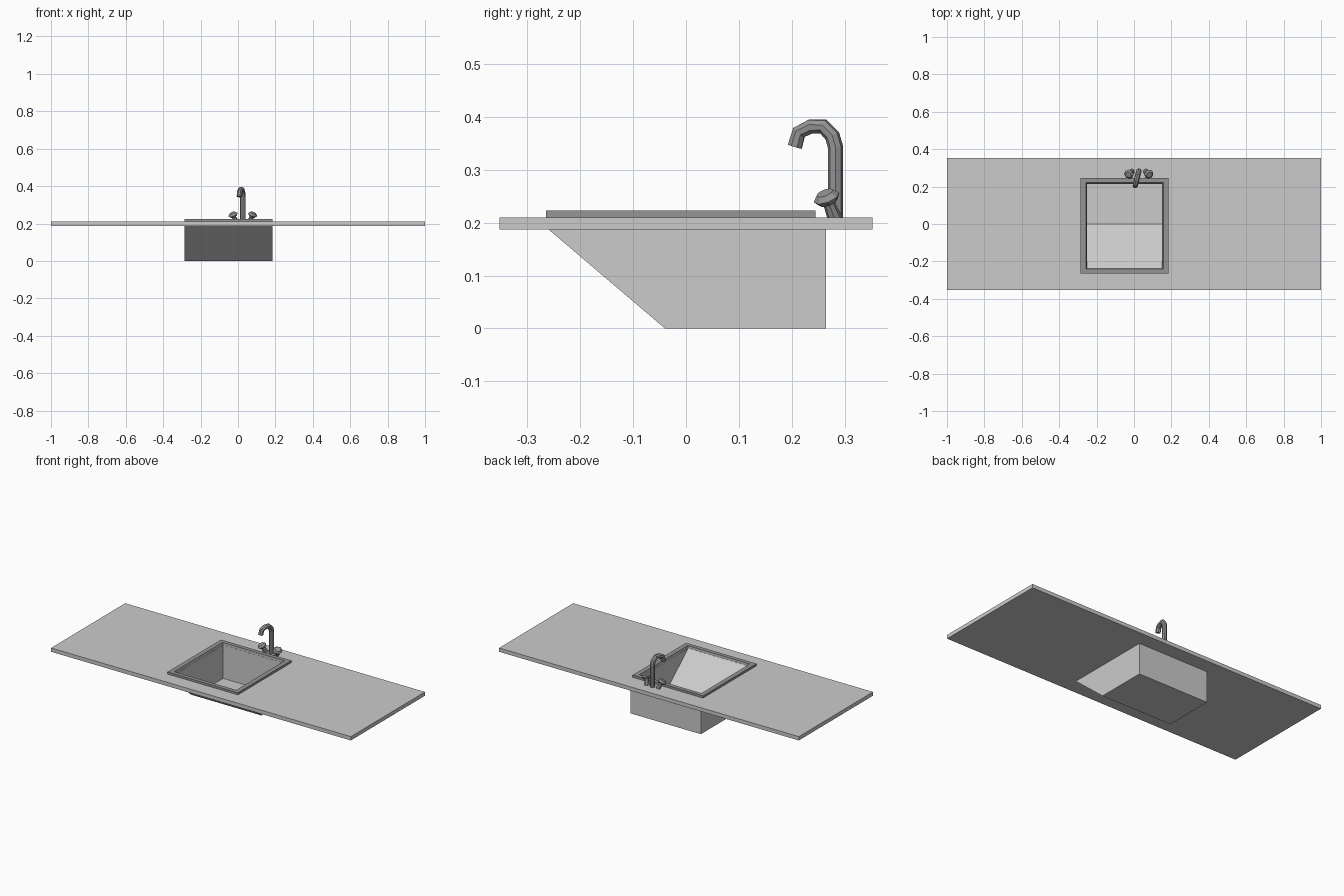
import bpy, bmesh
from mathutils import Vector

if "Cube" in bpy.data.objects:
    bpy.data.objects.remove(bpy.data.objects["Cube"])

metal = bpy.data.materials.new("dark_metal")
metal.diffuse_color = (0.3, 0.3, 0.3, 1)
metal.use_nodes = True
metal.node_tree.nodes["Principled BSDF"].inputs["Base Color"].default_value = metal.diffuse_color


def finish(name, bm, mat=None):
    bmesh.ops.recalc_face_normals(bm, faces=bm.faces)
    me = bpy.data.meshes.new(name)
    bm.to_mesh(me)
    bm.free()
    ob = bpy.data.objects.new(name, me)
    bpy.context.collection.objects.link(ob)
    if mat:
        me.materials.append(mat)
    return ob


def prism(name, x0, x1, profile):
    """Extrude a (y, z) profile from x0 to x1."""
    bm = bmesh.new()
    f = bm.faces.new([bm.verts.new((x0, y, z)) for y, z in profile])
    ext = bmesh.ops.extrude_face_region(bm, geom=[f])["geom"]
    bmesh.ops.translate(bm, vec=(x1 - x0, 0, 0),
                        verts=[v for v in ext if isinstance(v, bmesh.types.BMVert)])
    return finish(name, bm)


def cut(ob, cutter):
    m = ob.modifiers.new("cut", 'BOOLEAN')
    m.operation = 'DIFFERENCE'
    m.solver = 'EXACT'
    m.object = cutter


# Counter slab and basin body, both hollowed by one sloped cutter
counter = prism("countertop", -1, 1,
                [(-0.353, 0.187), (0.353, 0.187), (0.353, 0.21), (-0.353, 0.21)])
basin = prism("basin", -0.285, 0.185,
              [(-0.26, 0.187), (-0.04, 0), (0.265, 0), (0.265, 0.187)])
cutter = prism("basin_cutter", -0.25, 0.15,
               [(-0.235, 0.3), (-0.235, 0.21), (0, 0.01), (0.215, 0.01), (0.215, 0.3)])
cutter.hide_render = True
cutter.hide_viewport = True
cutter.display_type = 'WIRE'
cut(counter, cutter)
cut(basin, cutter)

# Raised rim: closed sweep of four rectangular loops
bm = bmesh.new()
loops = []
for hx, hy, z in [(0.235, 0.255, 0.208), (0.235, 0.255, 0.223),
                  (0.207, 0.231, 0.223), (0.2, 0.225, 0.208)]:
    loops.append([bm.verts.new((-0.05 + sx * hx, -0.01 + sy * hy, z))
                  for sx, sy in [(-1, -1), (1, -1), (1, 1), (-1, 1)]])
for i in range(4):
    a, b = loops[i], loops[(i + 1) % 4]
    for j in range(4):
        k = (j + 1) % 4
        bm.faces.new((a[j], a[k], b[k], b[j]))
finish("basin_rim", bm, metal)

# Gooseneck spout, eight-sided tube turned slightly to the left
cu = bpy.data.curves.new("spout", 'CURVE')
cu.dimensions = '3D'
cu.bevel_depth = 0.0145
cu.bevel_resolution = 2
cu.use_fill_caps = True
path = [(0.283, 0.208), (0.283, 0.343), (0.277, 0.364), (0.26, 0.382),
        (0.236, 0.382), (0.214, 0.371), (0.206, 0.344)]
sp = cu.splines.new('POLY')
sp.use_smooth = False
sp.points.add(len(path) - 1)
for p, (y, z) in zip(sp.points, path):
    p.co = (0.026 - (0.283 - y) * 0.25, y, z, 1)
spout = bpy.data.objects.new("spout", cu)
cu.materials.append(metal)
bpy.context.collection.objects.link(spout)

# Tap handles: tilted stem with a faceted knob
for name, side in (("left_handle", -1), ("right_handle", 1)):
    base = Vector((0.026 + side * 0.036, 0.282, 0.208))
    axis = Vector((side * 0.019, -0.018, 0.045))
    rot = axis.to_track_quat('Z', 'Y').to_matrix().to_4x4()
    bm = bmesh.new()
    for r1, r2, z0, z1 in [(0.014, 0.010, 0, 0.044), (0.019, 0.026, 0.036, 0.046),
                           (0.026, 0.017, 0.046, 0.056)]:
        g = bmesh.ops.create_cone(bm, cap_ends=True, segments=8,
                                  radius1=r1, radius2=r2, depth=z1 - z0)
        bmesh.ops.translate(bm, verts=g["verts"], vec=(0, 0, (z0 + z1) / 2))
    bmesh.ops.transform(bm, matrix=rot, verts=bm.verts)
    bmesh.ops.translate(bm, verts=bm.verts, vec=base)
    finish(name, bm, metal)
